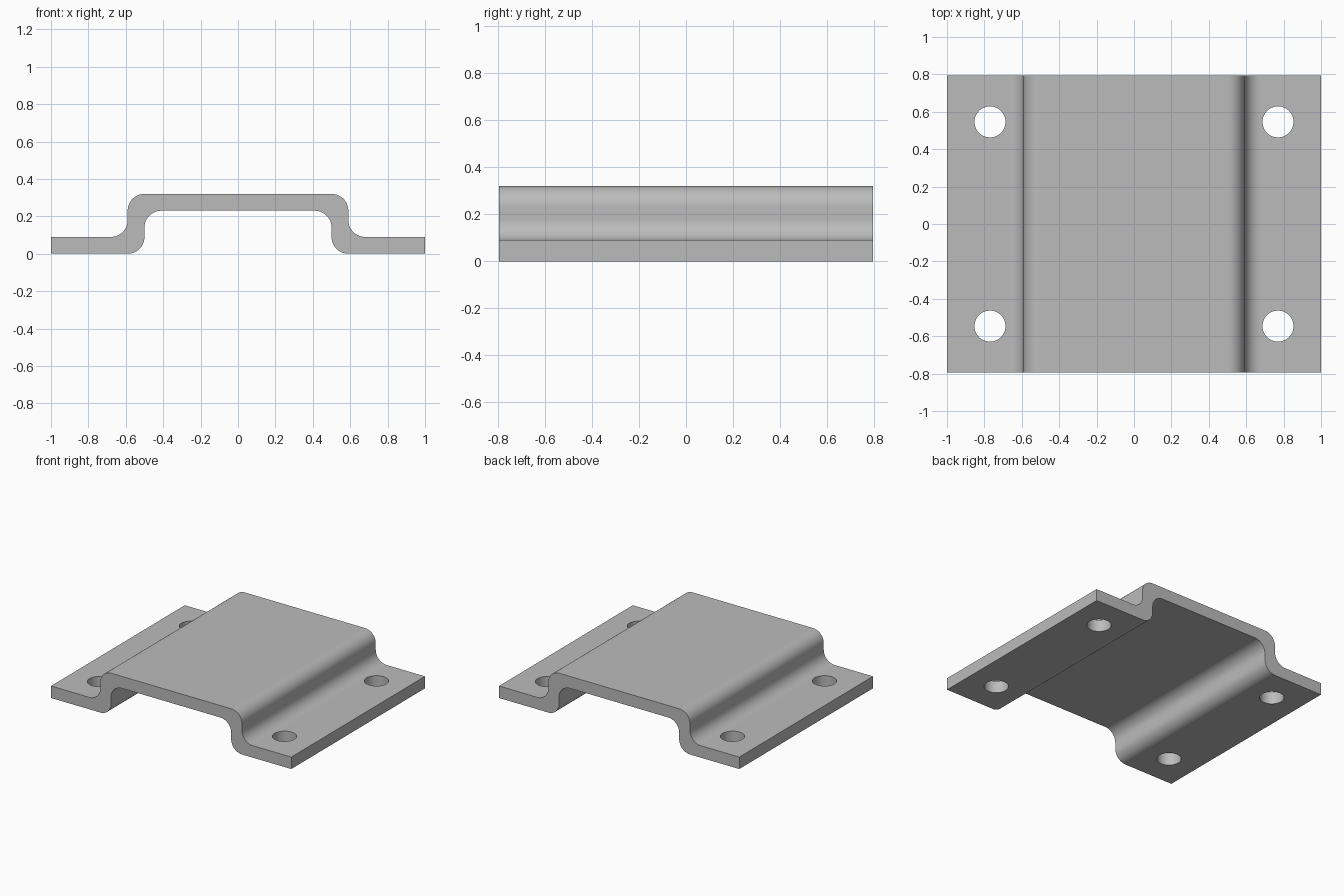
import bpy, bmesh
from math import sin, cos, radians
from mathutils import Matrix, Vector

cube = bpy.data.objects.get("Cube")
if cube:
    bpy.data.objects.remove(cube, do_unlink=True)

THICK = 0.09          # sheet thickness, also the bend radius
TOP = 0.32            # height of the raised deck
WALL = 0.50           # inner face of the upright wall
DEPTH = 0.795         # half length along y
HOLE = (0.77, 0.546, 0.083)   # x, y, radius

steel = bpy.data.materials.new("grey steel")
steel.use_nodes = True
grey = (0.5, 0.5, 0.5, 1.0)
steel.diffuse_color = grey
steel.node_tree.nodes["Principled BSDF"].inputs["Base Color"].default_value = grey


def bend(x, z, start, end, steps=16):
    """Quarter-round corner points about a centre."""
    angles = [radians(start + (end - start) * i / steps) for i in range(steps + 1)]
    return [(x + THICK * cos(a), z + THICK * sin(a)) for a in angles]


def make_object(name, bm):
    bmesh.ops.recalc_face_normals(bm, faces=bm.faces)
    mesh = bpy.data.meshes.new(name)
    bm.to_mesh(mesh)
    bm.free()
    mesh.materials.append(steel)
    obj = bpy.data.objects.new(name, mesh)
    bpy.context.collection.objects.link(obj)
    return obj


# Half of the folded sheet section, from deck top round to deck underside
half = bend(WALL, TOP - THICK, 90, 0)
half += bend(WALL + 2 * THICK, 2 * THICK, 180, 270)
half += [(1, THICK), (1, 0)]
half += bend(WALL + THICK, THICK, 270, 180)
half += bend(WALL - THICK, TOP - 2 * THICK, 0, 90)
section = half + [(-x, z) for x, z in reversed(half)]

# Folded bracket plate
bm = bmesh.new()
face = bm.faces.new([bm.verts.new((x, -DEPTH, z)) for x, z in section])
extruded = bmesh.ops.extrude_face_region(bm, geom=[face], use_keep_orig=True)
moved = [v for v in extruded["geom"] if isinstance(v, bmesh.types.BMVert)]
bmesh.ops.translate(bm, verts=moved, vec=Vector((0, 2 * DEPTH, 0)))
bracket = make_object("bracket_plate", bm)

# Bolt hole cutters, one in each corner
bm = bmesh.new()
hx, hy, hr = HOLE
for sx in (-1, 1):
    for sy in (-1, 1):
        bmesh.ops.create_cone(bm, cap_ends=True, segments=48, radius1=hr, radius2=hr,
                              depth=0.4, matrix=Matrix.Translation((sx * hx, sy * hy, 0.05)))
cutter = make_object("bolt_hole_cutter", bm)
cutter.hide_render = True

# Drill the flanges
bpy.ops.object.select_all(action='DESELECT')
bpy.context.view_layer.objects.active = bracket
bracket.select_set(True)
drill = bracket.modifiers.new("bolt holes", 'BOOLEAN')
drill.operation = 'DIFFERENCE'
drill.solver = 'EXACT'
drill.object = cutter
bpy.ops.object.modifier_apply(modifier=drill.name)
bpy.data.objects.remove(cutter, do_unlink=True)

# Smooth bends with crisp edges and flat panels
bpy.ops.object.shade_smooth_by_angle(angle=radians(30))
weighted = bracket.modifiers.new("flat panels", 'WEIGHTED_NORMAL')
weighted.keep_sharp = True
